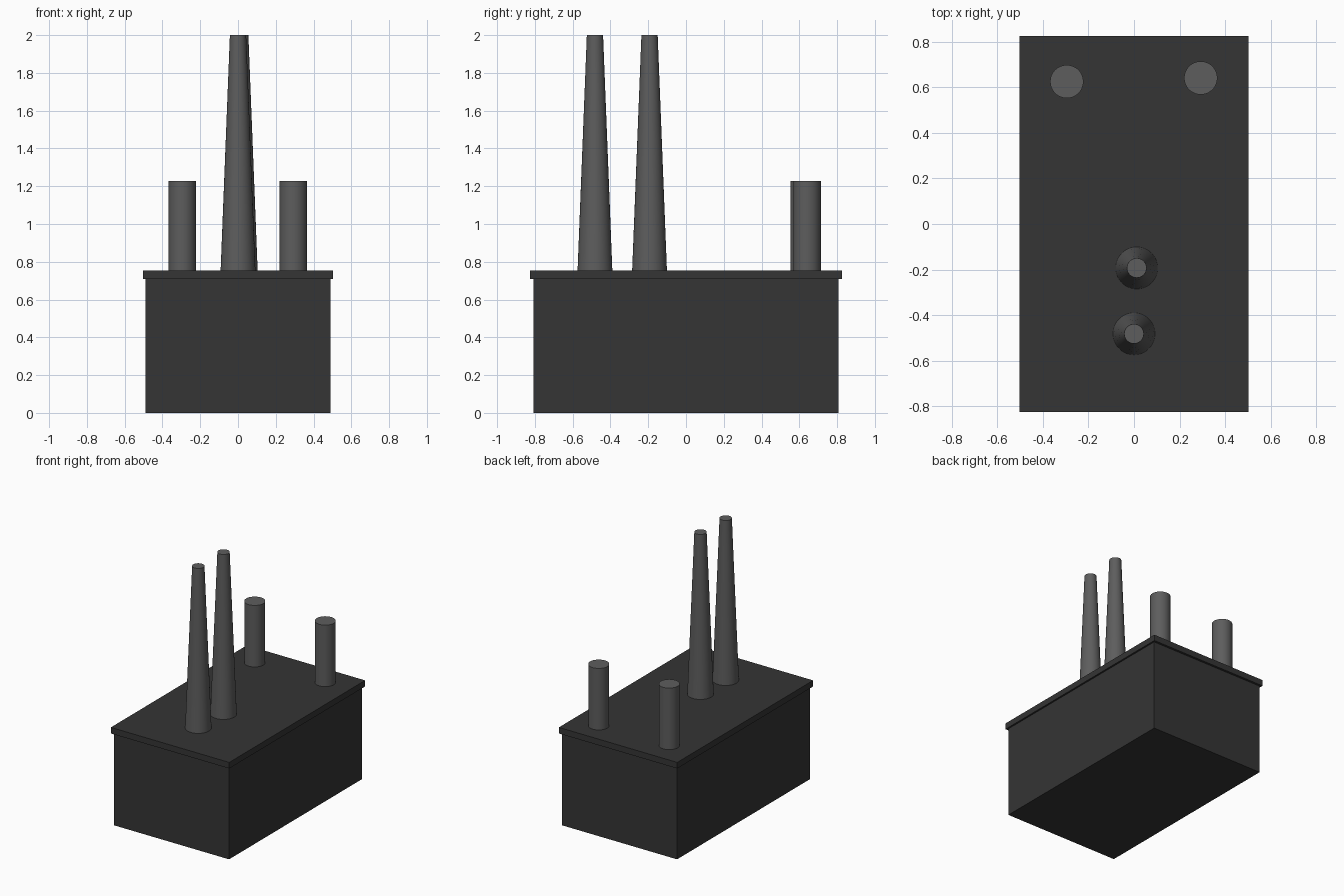
import bpy

if "Cube" in bpy.data.objects:
    bpy.data.objects.remove(bpy.data.objects["Cube"])


def material(name, value):
    mat = bpy.data.materials.new(name)
    mat.diffuse_color = (value, value, value, 1)
    mat.use_nodes = True
    mat.node_tree.nodes["Principled BSDF"].inputs["Base Color"].default_value = mat.diffuse_color
    return mat


DARK = material("dark_cladding", 0.035)
GREY = material("grey_metal", 0.11)
LID_TOP = 0.755


def box(name, size_x, size_y, z0, z1):
    bpy.ops.mesh.primitive_cube_add(size=1, location=(0, 0, (z0 + z1) / 2))
    ob = bpy.context.object
    ob.name = name
    ob.scale = (size_x, size_y, z1 - z0)
    bpy.ops.object.transform_apply(location=False, rotation=False, scale=True)
    ob.data.materials.append(DARK)


def stack(name, x, y, r_base, r_top, top):
    bpy.ops.mesh.primitive_cone_add(
        vertices=48, radius1=r_base, radius2=r_top, depth=top - LID_TOP,
        location=(x, y, (top + LID_TOP) / 2))
    ob = bpy.context.object
    ob.name = name
    ob.data.materials.append(GREY)
    bpy.ops.object.shade_smooth_by_angle()


# Main building and its overhanging roof slab
box("building_body", 0.98, 1.616, 0, 0.71)
box("roof_slab", 1.006, 1.65, 0.708, LID_TOP)

# Tall tapered chimneys
stack("front_chimney", 0.0, -0.482, 0.092, 0.043, 2.0)
stack("middle_chimney", 0.012, -0.193, 0.092, 0.043, 2.0)

# Short straight stacks at the back
stack("back_left_stack", -0.295, 0.625, 0.073, 0.073, 1.228)
stack("back_right_stack", 0.293, 0.641, 0.073, 0.073, 1.228)
